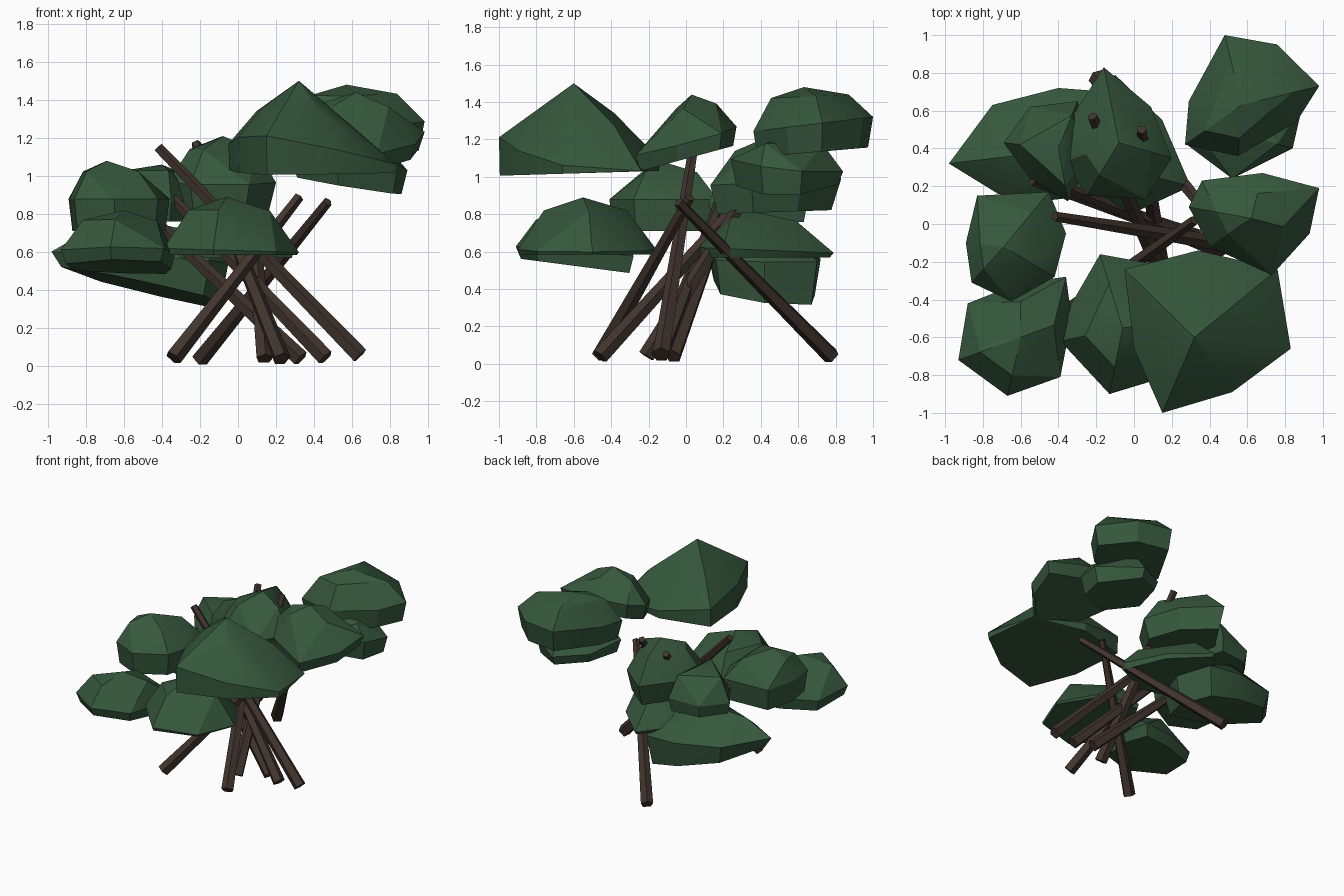
import bpy, bmesh, math
from mathutils import Vector


def material(name, rgb):
    m = bpy.data.materials.new(name)
    m.diffuse_color = (*rgb, 1)
    return m


GREEN = material("leaf_green", (0.037, 0.096, 0.046))
BROWN = material("bark_brown", (0.052, 0.034, 0.026))


def finish(bm, name, mat, angle):
    bmesh.ops.recalc_face_normals(bm, faces=bm.faces)
    mesh = bpy.data.meshes.new(name)
    bm.to_mesh(mesh)
    bm.free()
    mesh.materials.append(mat)
    ob = bpy.data.objects.new(name, mesh)
    bpy.context.collection.objects.link(ob)
    bpy.ops.object.select_all(action='DESELECT')
    ob.select_set(True)
    bpy.context.view_layer.objects.active = ob
    bpy.ops.object.shade_smooth_by_angle(angle=math.radians(angle))


def stem(name, foot, tip, r0=0.047, r1=0.027):
    """Tapered five-sided pole between two points."""
    a, b = Vector(foot), Vector(tip)
    d = b - a
    bm = bmesh.new()
    bmesh.ops.create_cone(bm, cap_ends=True, segments=5, radius1=r0, radius2=r1, depth=d.length)
    rot = d.to_track_quat('Z', 'Y').to_matrix().to_4x4()
    bmesh.ops.transform(bm, matrix=rot, verts=bm.verts)
    bmesh.ops.translate(bm, vec=(a + b) / 2, verts=bm.verts)
    finish(bm, name, BROWN, 20)


def clump(name, outline, base, wall, peak, shoulder=(0.55, 0.72), inset=0.92):
    """Faceted leaf dome: base and wall are planes (z, slope x, slope y) over the plan outline."""
    n = len(outline)
    cx = sum(p[0] for p in outline) / n
    cy = sum(p[1] for p in outline) / n
    pk = Vector(peak)
    bm = bmesh.new()
    for i, (x, y) in enumerate(outline):
        dx, dy = x - cx, y - cy
        low = Vector((cx + dx * inset, cy + dy * inset, base[0] + base[1] * dx + base[2] * dy))
        rim = Vector((x, y, wall[0] + wall[1] * dx + wall[2] * dy))
        bm.verts.new(low)
        bm.verts.new(rim)
        # every other corner carries a shoulder point, giving large irregular facets
        if i % 2 == 0:
            s, h = shoulder
            bm.verts.new((pk.x + (x - pk.x) * s, pk.y + (y - pk.y) * s, rim.z + (pk.z - rim.z) * h))
    bm.verts.new(pk)
    bmesh.ops.convex_hull(bm, input=bm.verts)
    loose = [v for v in bm.verts if not v.link_faces]
    bmesh.ops.delete(bm, geom=loose, context='VERTS')
    finish(bm, name, GREEN, 25)


# Crossing stems
stem("stem_left", (-0.34, -0.46, 0.045), (0.32, 0.02, 0.89))
stem("stem_back", (-0.20, 0.78, 0.04), (0.47, -0.04, 0.865))
stem("stem_right", (0.64, -0.13, 0.055), (-0.42, 0.04, 1.15))
stem("stem_inner_right", (0.46, -0.14, 0.045), (-0.35, 0.19, 0.89))
stem("stem_inner", (0.33, -0.07, 0.04), (-0.54, 0.23, 0.86))
stem("stem_front_a", (0.23, -0.46, 0.04), (-0.22, 0.57, 1.17))
stem("stem_front_b", (0.14, -0.21, 0.04), (0.04, 0.50, 1.19))

# Upper right clumps
clump("leaves_front_right",
      [(-0.05, -0.24), (0.34, -0.14), (0.76, -0.24), (0.83, -0.66), (0.52, -0.89), (0.15, -1.0), (0.0, -0.66)],
      (1.02, 0, 0.03), (1.13, -0.17, -0.1), (0.32, -0.6, 1.5), (0.6, 0.52), 0.99)
clump("leaves_right",
      [(0.29, 0.09), (0.36, 0.23), (0.68, 0.27), (0.98, 0.19), (0.93, -0.05), (0.73, -0.27), (0.40, -0.12)],
      (1.11, 0, 0.25), (1.21, -0.05, 0.28), (0.62, 0.03, 1.44))
clump("leaves_back_right",
      [(0.27, 0.42), (0.29, 0.65), (0.48, 1.0), (0.76, 0.95), (0.98, 0.73), (0.86, 0.54), (0.55, 0.36)],
      (1.13, 0, 0.08), (1.28, 0, 0.12), (0.57, 0.63, 1.48), (0.65, 0.75))
clump("leaves_back_right_lower",
      [(0.28, 0.42), (0.36, 0.70), (0.60, 0.84), (0.89, 0.62), (0.84, 0.40), (0.52, 0.24)],
      (0.95, -0.15, 0.03), (1.06, -0.07, -0.1), (0.57, 0.48, 1.2), (0.7, 0.85), 0.9)

# Left and front clumps
clump("leaves_left",
      [(-0.89, -0.10), (-0.83, 0.15), (-0.45, 0.17), (-0.36, -0.05), (-0.42, -0.28), (-0.65, -0.41), (-0.86, -0.31)],
      (0.71, 0, 0), (0.88, 0, 0), (-0.69, -0.12, 1.08), (0.62, 0.72))
clump("leaves_front_left",
      [(-0.93, -0.72), (-0.88, -0.42), (-0.60, -0.31), (-0.36, -0.28), (-0.33, -0.50), (-0.39, -0.81), (-0.67, -0.91)],
      (0.52, 0, -0.12), (0.60, 0, -0.08), (-0.60, -0.60, 0.82), (0.65, 0.75))
clump("leaves_front",
      [(-0.39, -0.62), (-0.33, -0.42), (-0.18, -0.16), (0.15, -0.22), (0.32, -0.50), (0.20, -0.80), (-0.13, -0.90)],
      (0.585, 0, 0), (0.61, -0.03, 0), (-0.06, -0.55, 0.89), (0.6, 0.75), 0.97)

# Back left clumps, stacked
clump("leaves_back_left_low",
      [(-0.98, 0.32), (-0.75, 0.63), (-0.40, 0.72), (-0.14, 0.70), (-0.05, 0.42), (-0.15, 0.16), (-0.50, 0.12), (-0.72, 0.16)],
      (0.41, -0.2, -0.1), (0.57, -0.06, -0.02), (-0.47, 0.38, 0.76), (0.6, 0.75), 0.9)
clump("leaves_back_left_mid",
      [(-0.69, 0.43), (-0.55, 0.62), (-0.30, 0.65), (-0.22, 0.35), (-0.35, 0.12), (-0.55, 0.24)],
      (0.76, 0, 0), (0.86, 0.05, 0), (-0.40, 0.40, 1.06), (0.7, 0.85))
clump("leaves_back_mid",
      [(-0.32, 0.14), (0.0, 0.06), (0.30, 0.20), (0.15, 0.55), (-0.10, 0.79), (-0.35, 0.5)],
      (0.57, 0, 0), (0.61, 0, -0.04), (-0.05, 0.29, 0.83), (0.6, 0.72), 0.95)
clump("leaves_back_top",
      [(-0.37, 0.33), (-0.34, 0.55), (-0.16, 0.83), (0.09, 0.62), (0.20, 0.35), (0.06, 0.13), (-0.25, 0.15)],
      (0.81, 0, 0.03), (0.97, 0, 0.05), (-0.08, 0.43, 1.21), (0.6, 0.72), 0.87)
